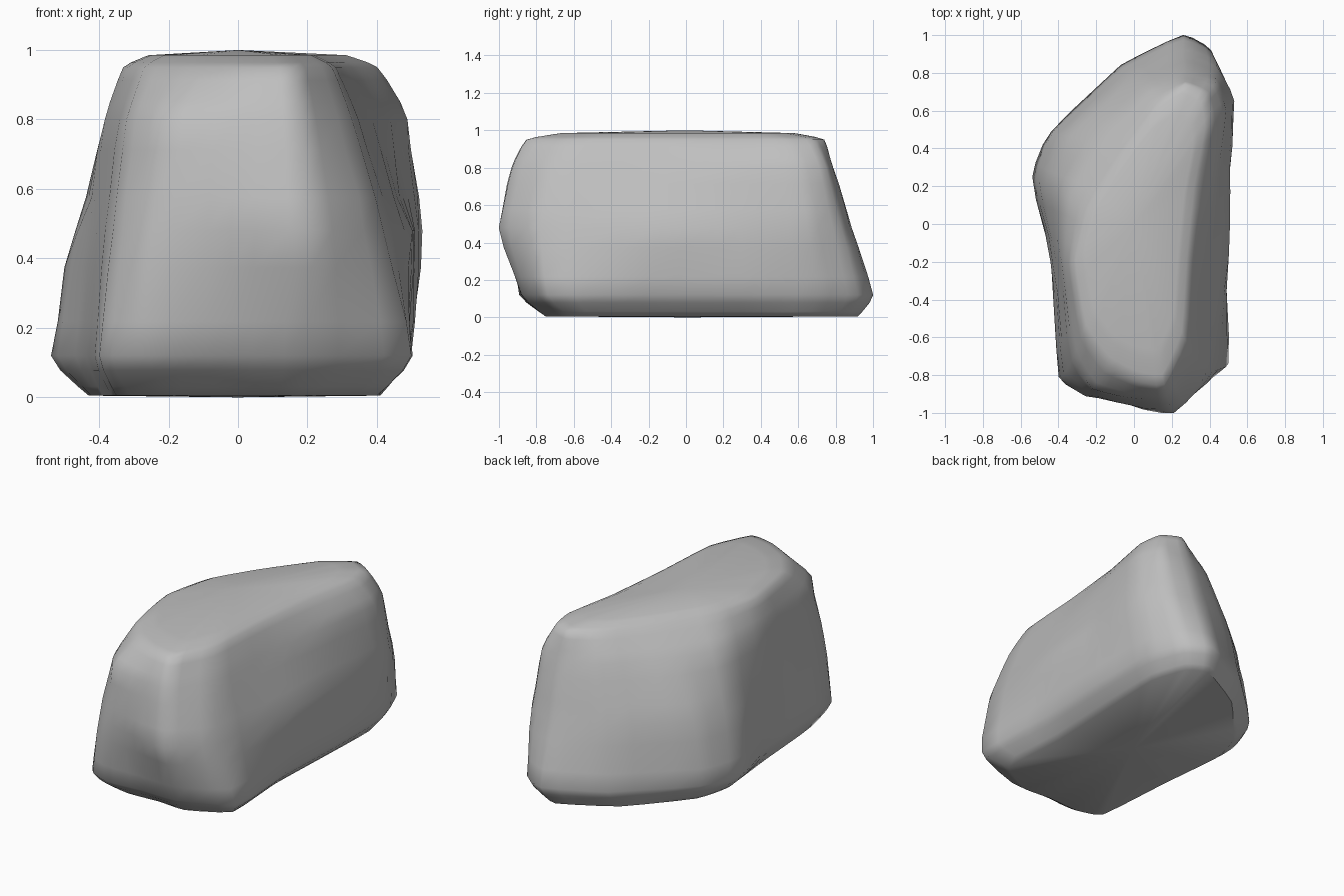
import bpy, bmesh, math
from mathutils import Vector, noise

if "Cube" in bpy.data.objects:
    bpy.data.objects.remove(bpy.data.objects["Cube"])

stone = bpy.data.materials.new("stone grey")
stone.use_nodes = True
stone.diffuse_color = (0.52, 0.52, 0.52, 1)
stone.node_tree.nodes["Principled BSDF"].inputs["Base Color"].default_value = stone.diffuse_color

# Horizontal outlines, running from the front towards +x and around
foot = [(0, -.74), (.17, -.75), (.4, -.62), (.38, -.2), (.4, .3), (.41, .65), (.34, .86),
        (.22, .92), (-.09, .75), (-.37, .43), (-.43, .22), (-.39, -.2), (-.35, -.69), (-.2, -.75)]
base = [(-.02, -.88), (.2, -.88), (.5, -.74), (.48, -.2), (.5, .3), (.49, .7), (.41, .92),
        (.26, 1), (-.07, .84), (-.44, .49), (-.54, .25), (-.44, -.2), (-.4, -.81), (-.26, -.89)]
waist = [(-.02, -.96), (.21, -1), (.42, -.78), (.5, -.16), (.51, .3), (.53, .65), (.44, .83),
         (.26, .89), (-.03, .78), (-.38, .47), (-.47, .2), (-.42, -.2), (-.36, -.78), (-.25, -.91)]
shoulder = [(0, -.92), (.18, -.93), (.33, -.71), (.37, -.2), (.44, .25), (.49, .6), (.43, .75),
            (.27, .79), (.06, .71), (-.21, .43), (-.37, .15), (-.38, -.2), (-.32, -.7), (-.22, -.87)]
crown = [(.01, -.83), (.16, -.85), (.27, -.61), (.3, -.2), (.34, .2), (.4, .53), (.38, .68),
         (.27, .74), (.12, .64), (-.08, .38), (-.26, .09), (-.33, -.2), (-.27, -.57), (-.14, -.75)]


def level(outline, z, scale=1.0):
    return [Vector((x * scale, y * scale, z)) for x, y in outline]


def curve(a, b, c, d, t, tension=0.2):
    """Point between b and c on a tight cardinal spline."""
    m, n = (c - a) * tension, (d - b) * tension
    return (b * (2*t**3 - 3*t**2 + 1) + m * (t**3 - 2*t**2 + t)
            + c * (3*t**2 - 2*t**3) + n * (t**3 - t**2))


def refine(items, steps, closed):
    result, count = [], len(items)
    pick = (lambda i: items[i % count]) if closed else (lambda i: items[max(0, min(count - 1, i))])
    for i in range(count if closed else count - 1):
        for s in range(steps):
            result.append(curve(pick(i - 1), pick(i), pick(i + 1), pick(i + 2), s / steps))
    return result if closed else result + [items[-1]]


# Rock body: outlines refined around, then upwards
levels = [level(foot, .005), level(base, .12), level(waist, .48),
          level(shoulder, .8), level(crown, .95), level(crown, .985, .78)]
around = [refine(ring, 3, True) for ring in levels]
columns = [refine(list(column), 3, False) for column in zip(*around)]

bm = bmesh.new()
grid = []
for column in columns:
    verts = []
    for p in column:
        # Gentle weathering, fading out towards the flat top and bottom
        fade = math.sin(math.pi * max(0, min(1, p.z)))
        bump = noise.noise(p * 6) * 0.016 * fade
        outward = Vector((p.x * 2, p.y, 0)).normalized()
        verts.append(bm.verts.new(p + outward * bump))
    grid.append(verts)
for i, left in enumerate(grid):
    right = grid[(i + 1) % len(grid)]
    for j in range(len(left) - 1):
        bm.faces.new((left[j], right[j], right[j + 1], left[j + 1]))

# Flat underside and slightly domed top
for index, z in ((0, 0), (-1, 1)):
    rim = [verts[index] for verts in grid]
    middle = bm.verts.new((0, 0, z))
    for i, v in enumerate(rim):
        bm.faces.new((v, rim[(i + 1) % len(rim)], middle))
bmesh.ops.recalc_face_normals(bm, faces=bm.faces)

mesh = bpy.data.meshes.new("rock")
bm.to_mesh(mesh)
bm.free()
mesh.materials.append(stone)
rock = bpy.data.objects.new("rock", mesh)
bpy.context.collection.objects.link(rock)
bpy.context.view_layer.objects.active = rock
rock.select_set(True)
bpy.ops.object.shade_smooth_by_angle(angle=math.radians(50))
